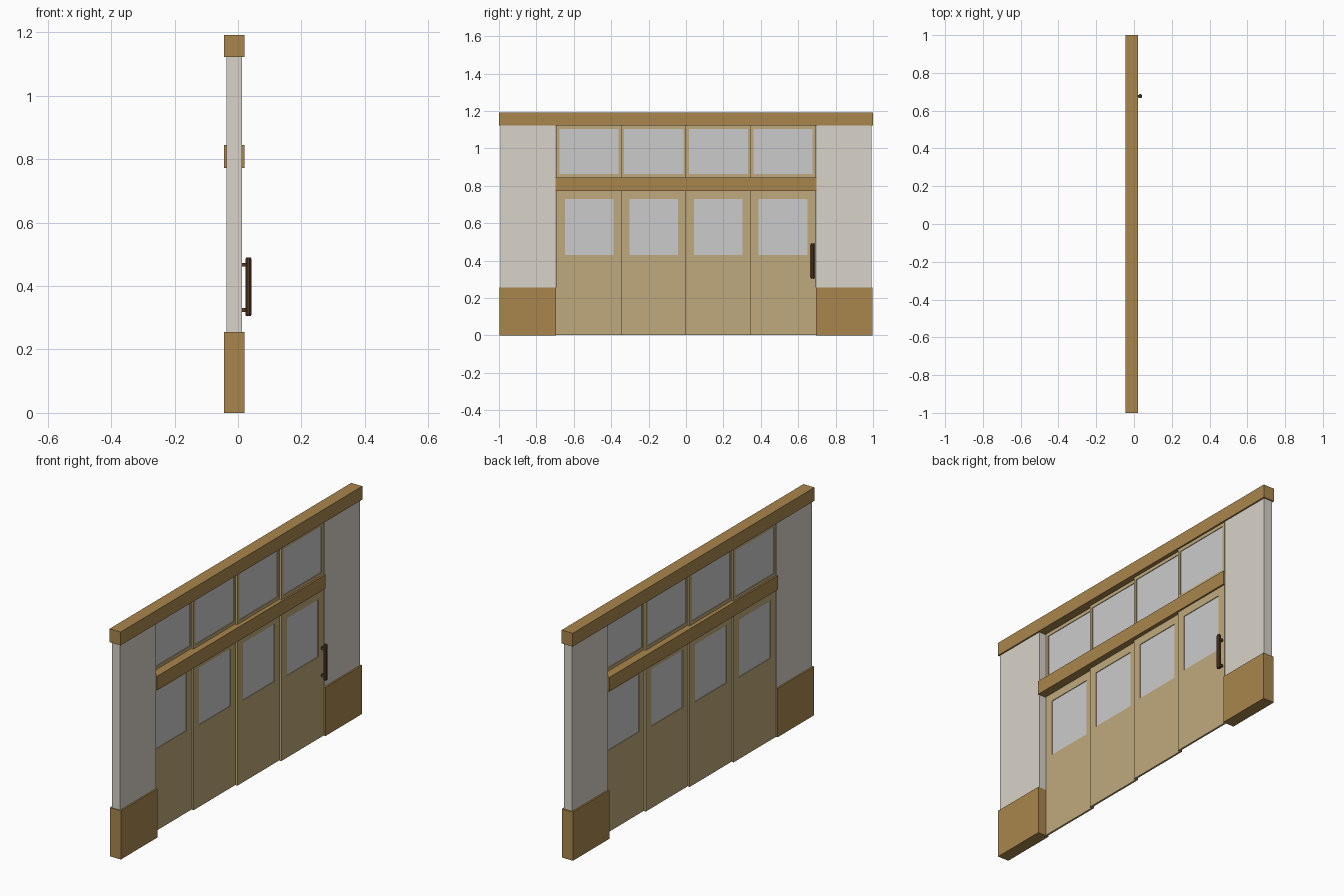
import bpy, bmesh, math
from mathutils import Vector

if "Cube" in bpy.data.objects:
    bpy.data.objects.remove(bpy.data.objects["Cube"])


def material(name, rgb):
    m = bpy.data.materials.new(name)
    m.diffuse_color = (*rgb, 1)
    m.use_nodes = True
    m.node_tree.nodes["Principled BSDF"].inputs["Base Color"].default_value = m.diffuse_color
    return m


WOOD = material("dark_wood", (0.40, 0.24, 0.075))
PANEL = material("light_wood", (0.52, 0.40, 0.20))
PLASTER = material("plaster", (0.69, 0.65, 0.58))
IRON = material("handle_brown", (0.085, 0.04, 0.02))


def finish(name, bm, mat):
    bmesh.ops.recalc_face_normals(bm, faces=bm.faces)
    mesh = bpy.data.meshes.new(name)
    bm.to_mesh(mesh)
    bm.free()
    if mat:
        mesh.materials.append(mat)
    ob = bpy.data.objects.new(name, mesh)
    bpy.context.collection.objects.link(ob)
    return ob


def box(name, x, y, z, mat=None):
    bm = bmesh.new()
    bmesh.ops.create_cube(bm, size=1)
    for v in bm.verts:
        v.co = Vector([(r[0] + r[1]) / 2 + c * (r[1] - r[0])
                       for r, c in zip((x, y, z), v.co)])
    return finish(name, bm, mat)


def frame(name, x, outer, inner, mat):
    """Board in the YZ plane with a rectangular opening; (y0, y1, z0, z1)."""
    def ring(r, px):
        y0, y1, z0, z1 = r
        return [bm.verts.new((px, *p)) for p in ((y0, z0), (y1, z0), (y1, z1), (y0, z1))]
    bm = bmesh.new()
    rings = [ring(outer, x[0]), ring(outer, x[1]), ring(inner, x[1]), ring(inner, x[0])]
    for k in range(4):
        a, b = rings[k], rings[(k + 1) % 4]
        for i in range(4):
            j = (i + 1) % 4
            bm.faces.new((a[i], a[j], b[j], b[i]))
    return finish(name, bm, mat)


BEAM_X = (-0.044, 0.02)

# Beams
box("top_beam", BEAM_X, (-1, 1), (1.122, 1.192), WOOD)
box("middle_beam", BEAM_X, (-0.697, 0.697), (0.772, 0.845), WOOD)

# Side walls: wooden base with a thinner plaster wall above
for side, s in (("left", -1), ("right", 1)):
    y = sorted((s * 0.695, s * 0.998))
    box(side + "_wall_base", BEAM_X, y, (0, 0.255), WOOD)
    y = sorted((s * 0.697, s * 0.993))
    box(side + "_plaster_wall", (-0.036, 0.012), y, (0.255, 1.122), PLASTER)

# Four sliding doors with transom windows, each on its own track
for i in range(4):
    yc = -0.518 + i * 0.3455
    xc = -0.031 + i * 0.0123
    x = (xc - 0.005, xc + 0.005)
    gx = (xc - 0.0015, xc + 0.0015)
    y0, y1 = yc - 0.176, yc + 0.176
    win = (yc - 0.13, yc + 0.13, 0.43, 0.73)
    frame(f"door_{i + 1}", x, (y0, y1, 0.001, 0.775), win, PANEL)
    box(f"door_glass_{i + 1}", gx, win[:2], win[2:])
    win = (yc - 0.158, yc + 0.158, 0.862, 1.104)
    frame(f"transom_frame_{i + 1}", x, (y0, y1, 0.842, 1.125), win, PANEL)
    box(f"transom_glass_{i + 1}", gx, win[:2], win[2:])

# Pull handle: tapered eight-sided bar on two stubs
HY = 0.677
bm = bmesh.new()
rings = []
for z, r in ((0.305, 0.0085), (0.312, 0.0105), (0.482, 0.0105), (0.49, 0.0085)):
    rings.append([bm.verts.new((0.033 + r * math.cos(a), HY + r * 1.15 * math.sin(a), z))
                  for a in (math.pi * (k + 0.5) / 4 for k in range(8))])
for a, b in zip(rings, rings[1:]):
    for k in range(8):
        bm.faces.new((a[k], a[(k + 1) % 8], b[(k + 1) % 8], b[k]))
bm.faces.new(rings[0])
bm.faces.new(rings[-1])
finish("handle_bar", bm, IRON)
for n, z in (("lower", 0.324), ("upper", 0.467)):
    box(n + "_handle_mount", (0.009, 0.028), (HY - 0.006, HY + 0.006), (z - 0.006, z + 0.006), IRON)
